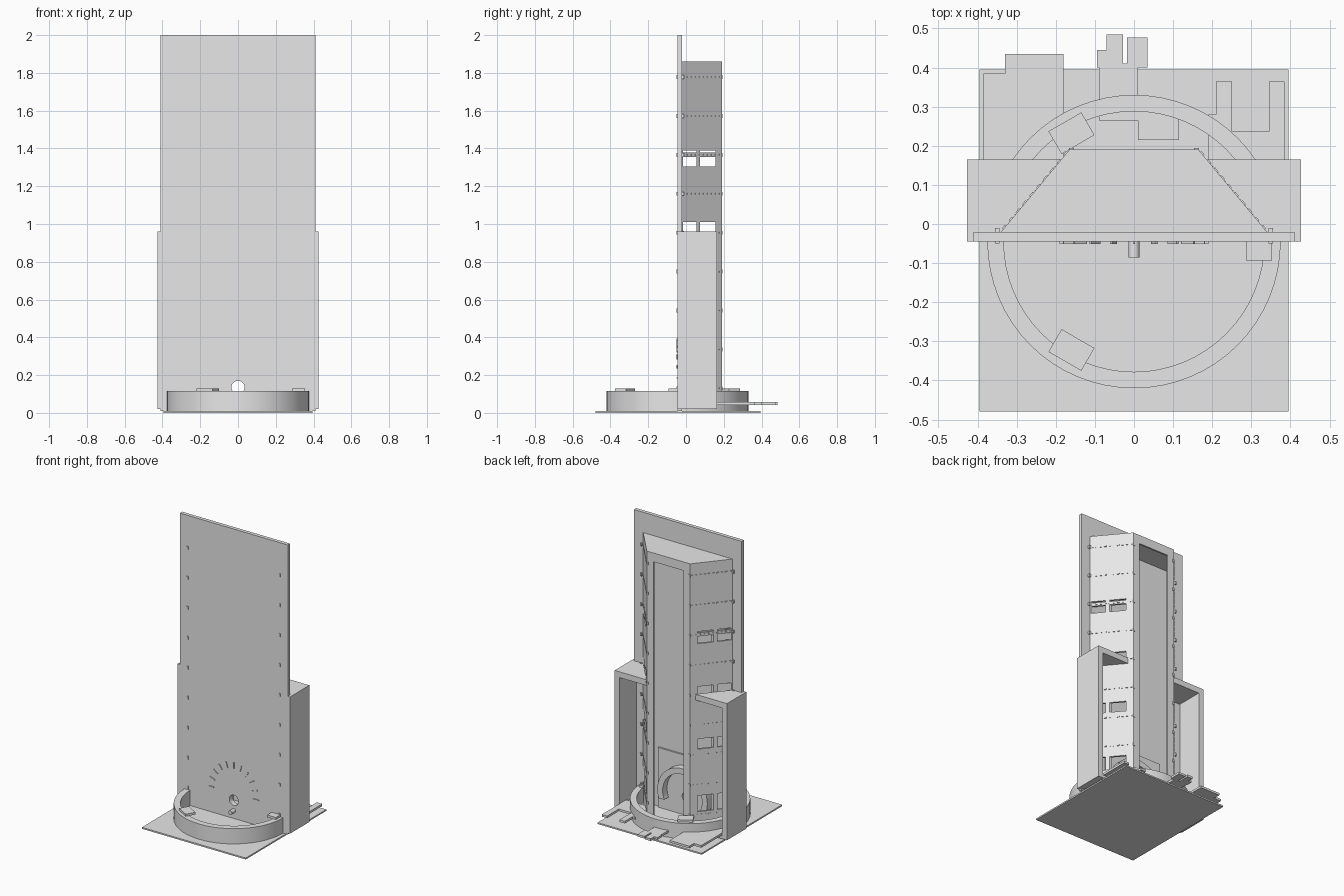
import bpy, bmesh, math
from mathutils import Matrix, Vector

if "Cube" in bpy.data.objects:
    bpy.data.objects.remove(bpy.data.objects["Cube"])

grey = bpy.data.materials.new("plain_grey")
grey.use_nodes = True
grey.diffuse_color = (0.8, 0.8, 0.8, 1)
grey.node_tree.nodes["Principled BSDF"].inputs["Base Color"].default_value = (0.8, 0.8, 0.8, 1)


def finish(name, bm):
    bmesh.ops.recalc_face_normals(bm, faces=bm.faces)
    mesh = bpy.data.meshes.new(name)
    bm.to_mesh(mesh)
    bm.free()
    mesh.materials.append(grey)
    ob = bpy.data.objects.new(name, mesh)
    bpy.context.scene.collection.objects.link(ob)
    return ob


def prism(name, points, z0, z1):
    bm = bmesh.new()
    face = bm.faces.new([bm.verts.new((x, y, z0)) for x, y in points])
    top = bmesh.ops.extrude_face_region(bm, geom=[face])["geom"]
    bmesh.ops.translate(bm, vec=(0, 0, z1 - z0),
                        verts=[v for v in top if isinstance(v, bmesh.types.BMVert)])
    return finish(name, bm)


def blocks(name, items):
    """Each item is (centre, size, rotation matrix)."""
    bm = bmesh.new()
    for centre, size, rot in items:
        m = Matrix.Translation(centre) @ rot @ Matrix.Diagonal((*size, 1))
        bmesh.ops.create_cube(bm, size=1, matrix=m)
    return finish(name, bm)


def box(name, x0, x1, y0, y1, z0, z1):
    return prism(name, [(x0, y0), (x1, y0), (x1, y1), (x0, y1)], z0, z1)


def cylinder(name, radius, depth, centre, along_y=False):
    bm = bmesh.new()
    rot = Matrix.Rotation(math.pi / 2, 4, "X") if along_y else Matrix()
    bmesh.ops.create_cone(bm, cap_ends=True, segments=64, radius1=radius, radius2=radius,
                          depth=depth, matrix=Matrix.Translation(centre) @ rot)
    return finish(name, bm)


def cut(ob, cutters):
    for c in cutters:
        c.hide_render = True
        mod = ob.modifiers.new("cut", "BOOLEAN")
        mod.operation, mod.solver, mod.object = "DIFFERENCE", "EXACT", c
        bpy.context.view_layer.objects.active = ob
        bpy.ops.object.modifier_apply(modifier=mod.name)
        bpy.data.objects.remove(c)


def smooth(ob):
    bpy.ops.object.select_all(action="DESELECT")
    ob.select_set(True)
    bpy.context.view_layer.objects.active = ob
    bpy.ops.object.shade_smooth_by_angle(angle=math.radians(30))


STILL = Matrix()
AXIS_Y = -0.045

# Base and tall front board with its round hole
box("base_plate", -0.395, 0.395, -0.48, 0.395, 0, 0.01)
board = box("front_board", -0.41, 0.41, -0.045, -0.02, 0.01, 2.0)
cut(board, [cylinder("hole", 0.035, 0.3, (0, 0, 0.135), True)])

# Round track with three pads
track = cylinder("round_track", 0.375, 0.105, (0, AXIS_Y, 0.0625))
cut(track, [cylinder("track_core", 0.333, 0.3, (0, AXIS_Y, 0.0625))])
smooth(track)
pads = []
for deg in (0, 120, 240):
    a = math.radians(deg)
    pads.append(((0.32 * math.cos(a), AXIS_Y + 0.32 * math.sin(a), 0.122),
                 (0.067, 0.097, 0.016), Matrix.Rotation(a, 4, "Z")))
blocks("track_pads", pads)

# Tapered shaft behind the board: walls, back opening, windows, cap
outer = [(-0.34, -0.02), (-0.165, 0.19), (0.165, 0.19), (0.34, -0.02)]
inner = [(0.325, -0.02), (0.157, 0.178), (-0.157, 0.178), (-0.325, -0.02)]
shaft = prism("shaft_walls", outer + inner, 0.01, 1.85)
openings = [box("back_opening", -0.115, 0.115, 0.1, 0.3, -0.1, 1.8)]
for z0, z1 in ((1.305, 1.355), (1.378, 1.388), (0.94, 1.01), (0.58, 0.65), (0.15, 0.26)):
    for y0, y1 in ((-0.015, 0.055), (0.075, 0.155)):
        openings.append(box("window", -0.5, 0.5, y0, y1, z0, z1))
cut(shaft, openings)
prism("shaft_cap", outer, 1.84, 1.86)

# Rows of small pegs on the board and stitches along the slanted walls
rows = [0.13 + 0.206 * i for i in range(9)]
pegs, stitches = [], []
for s in (-1, 1):
    start, end = Vector((s * 0.34, -0.02, 0)), Vector((s * 0.165, 0.19, 0))
    angle = math.atan2(end.y - start.y, end.x - start.x)
    turn = Matrix.Rotation(angle, 4, "Z")
    for z in rows:
        pegs.append(((s * 0.35, -0.03, z), (0.012, 0.04, 0.02), STILL))
        pegs.append(((s * 0.16, 0.189, z), (0.012, 0.01, 0.02), STILL))
        for k in range(10):
            p = start.lerp(end, (k + 0.5) / 10)
            stitches.append(((p.x, p.y, z), (0.013, 0.007, 0.007), turn))
blocks("board_pegs", pegs)
blocks("wall_stitches", stitches)

# Lower side housings, open at the back
for s, side in ((-1, "right"), (1, "left")):
    box(side + "_housing_wall", *sorted((s * 0.427, s * 0.39)), -0.045, 0.165, 0.02, 0.96)
    prism(side + "_housing_top", [(s * 0.427, -0.045), (s * 0.427, 0.165),
                                  (s * 0.186, 0.165), (s * 0.34, -0.02),
                                  (s * 0.34, -0.045 + 0.005)], 0.92, 0.96)
    box(side + "_housing_sill", *sorted((s * 0.427, s * 0.34)), -0.02, 0.165, 0.02, 0.04)

# Dial: ticks and knob in front, backing and half ring behind
ticks = []
for i in range(11):
    a = math.pi * i / 10
    ticks.append(((0.17 * math.cos(a), -0.047, 0.185 + 0.19 * math.sin(a)),
                  (0.04, 0.008, 0.006), Matrix.Rotation(-a, 4, "Y")))
blocks("dial_ticks", ticks)
smooth(cylinder("dial_knob", 0.014, 0.045, (0, -0.063, 0.065), True))
backing = box("dial_backing", -0.22, 0.22, -0.02, -0.008, 0.01, 0.42)
cut(backing, [cylinder("hole", 0.035, 0.3, (0, 0, 0.135), True)])
half_ring = cylinder("dial_half_ring", 0.19, 0.05, (0, 0.015, 0.16), True)
cut(half_ring, [cylinder("ring_core", 0.15, 0.3, (0, 0, 0.16), True),
                box("ring_lower", -0.3, 0.3, -0.2, 0.2, -0.2, 0.1)])
smooth(half_ring)

# Flat sliding plates at the back
Z0, Z1 = 0.042, 0.057
prism("wide_slider", [(-0.385, 0.1), (-0.385, 0.385), (-0.33, 0.385), (-0.33, 0.435),
                      (-0.18, 0.435), (-0.18, 0.1)], Z0, Z1)
prism("forked_slider", [(-0.09, 0.265), (-0.09, 0.4), (-0.095, 0.4), (-0.095, 0.445),
                        (-0.07, 0.445), (-0.07, 0.485), (-0.028, 0.485), (-0.028, 0.41),
                        (-0.018, 0.41), (-0.018, 0.477), (0.035, 0.477), (0.035, 0.4),
                        (0.01, 0.4), (0.01, 0.265)], Z0, Z1)
prism("notched_slider", [(0.19, 0.1), (0.19, 0.28), (0.21, 0.28), (0.21, 0.365),
                         (0.25, 0.365), (0.25, 0.237), (0.345, 0.237), (0.345, 0.365),
                         (0.385, 0.365), (0.385, 0.1)], Z0, Z1)
box("inner_slider", 0.01, 0.115, 0.215, 0.29, Z0, Z1)
